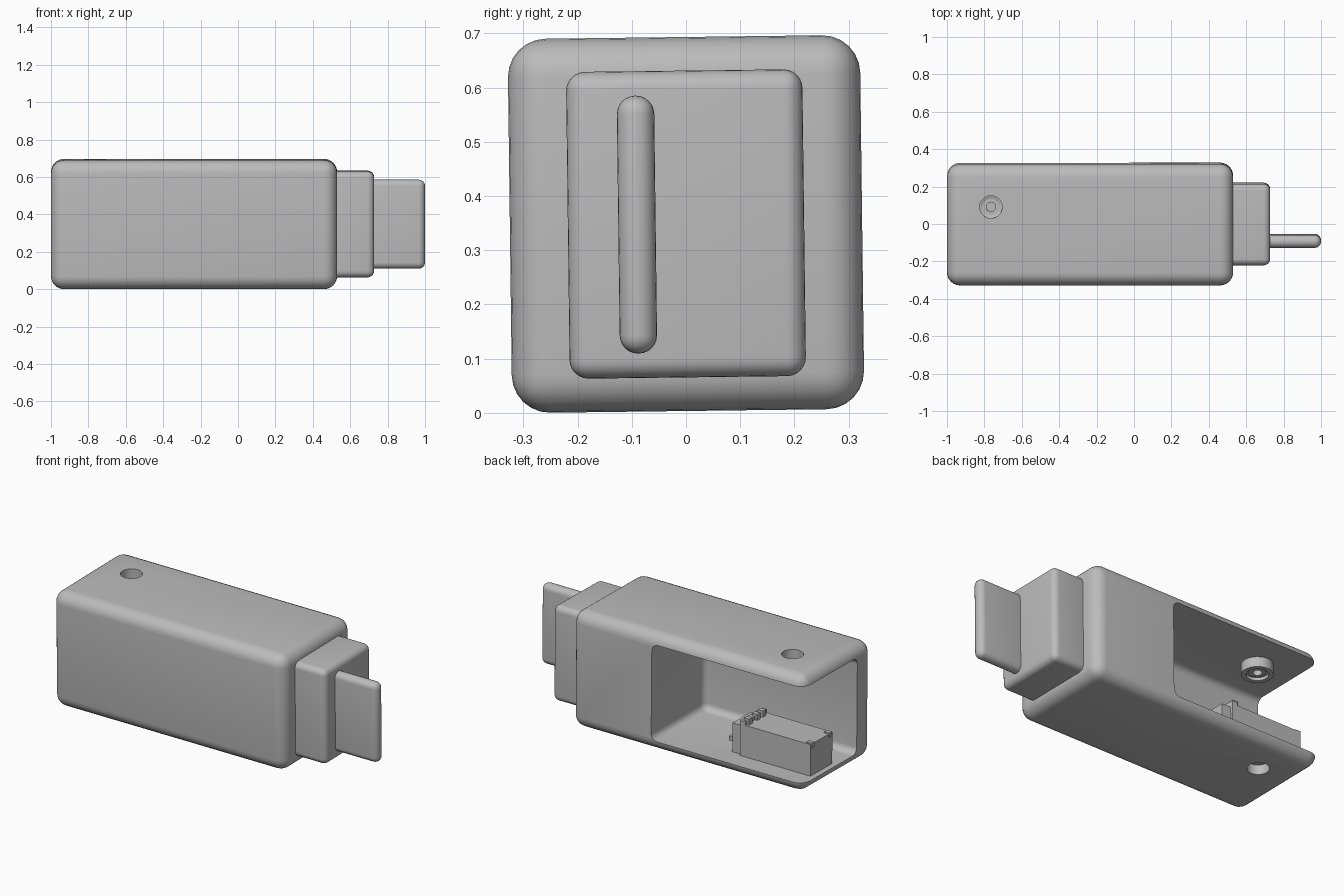
import bpy, bmesh, math
from mathutils import Matrix, Vector

if "Cube" in bpy.data.objects:
    bpy.data.objects.remove(bpy.data.objects["Cube"])

MID = 0.3485
# The whole assembly leans very slightly about its long axis
TILT = Matrix.Translation((0, 0, MID)) @ Matrix.Rotation(0.0125, 4, 'X') @ Matrix.Translation((0, 0, -MID))

grey = bpy.data.materials.new("plain_grey")
grey.use_nodes = True
grey.diffuse_color = (0.5, 0.5, 0.5, 1)
grey.node_tree.nodes["Principled BSDF"].inputs["Base Color"].default_value = (0.5, 0.5, 0.5, 1)


def finish(name, bm):
    bmesh.ops.recalc_face_normals(bm, faces=bm.faces)
    mesh = bpy.data.meshes.new(name)
    bm.to_mesh(mesh)
    bm.free()
    mesh.transform(TILT)
    mesh.materials.append(grey)
    obj = bpy.data.objects.new(name, mesh)
    bpy.context.collection.objects.link(obj)
    return obj


def box(name, x, y, z, radius=0, segments=6):
    """Box from three (low, high) ranges, with rounded edges if asked."""
    lo, hi = (Vector(p) for p in zip(x, y, z))
    bm = bmesh.new()
    bmesh.ops.create_cube(bm, size=1)
    for v in bm.verts:
        v.co = Vector([a + (b - a) * (c + 0.5) for a, b, c in zip(lo, hi, v.co)])
    if radius:
        bmesh.ops.bevel(bm, geom=bm.edges[:], offset=radius, segments=segments,
                        profile=0.5, affect='EDGES')
    return finish(name, bm)


def lathe(name, profile, x, y, steps=40):
    """Closed (radius, z) profile spun about an upright axis."""
    bm = bmesh.new()
    rings = []
    for i in range(steps):
        a = math.tau * i / steps
        rings.append([bm.verts.new((x + r * math.cos(a), y + r * math.sin(a), z)) for r, z in profile])
    for i in range(steps):
        a, b = rings[i], rings[(i + 1) % steps]
        for j in range(len(profile)):
            k = (j + 1) % len(profile)
            bm.faces.new((a[j], b[j], b[k], a[k]))
    return finish(name, bm)


def rod(name, x, y, z, radius):
    bm = bmesh.new()
    bmesh.ops.create_cone(bm, cap_ends=True, segments=40, radius1=radius, radius2=radius, depth=z[1] - z[0],
                          matrix=Matrix.Translation((x, y, sum(z) / 2)))
    return finish(name, bm)


def smooth(obj):
    bpy.ops.object.select_all(action='DESELECT')
    obj.select_set(True)
    bpy.context.view_layer.objects.active = obj
    bpy.ops.object.shade_smooth_by_angle(angle=math.radians(32))


HOLE_X, HOLE_Y = -0.765, 0.095

# Housing with an open bay and a pin hole through both walls
housing = box("housing", (-1, 0.53), (-0.325, 0.325), (MID - 0.345, MID + 0.345), 0.07)
cutters = [
    box("bay_cutter", (-1.3, 0), (-0.18, 0.6), (MID - 0.285, MID + 0.285), 0.04),
    rod("hole_cutter", HOLE_X, HOLE_Y, (-0.2, 0.9), 0.06),
]
for cutter in cutters:
    mod = housing.modifiers.new(cutter.name, 'BOOLEAN')
    mod.operation = 'DIFFERENCE'
    mod.solver = 'EXACT'
    mod.object = cutter
    bpy.context.view_layer.objects.active = housing
    bpy.ops.object.modifier_apply(modifier=mod.name)
for cutter in cutters:
    bpy.data.objects.remove(cutter)
smooth(housing)

# Collar and flat tongue at the far end
smooth(box("collar", (0.49, 0.728), (-0.218, 0.218), (MID - 0.283, MID + 0.283), 0.035))
smooth(box("tongue", (0.69, 1), (-0.125, -0.056), (MID - 0.238, MID + 0.238), 0.034))

# Bearing under the roof of the bay
smooth(lathe("bearing", [
    (0.025, 0.585), (0.045, 0.585), (0.045, 0.592), (0.06, 0.592), (0.06, 0.574), (0.085, 0.574),
    (0.085, 0.636), (0.06, 0.636), (0.045, 0.628), (0.045, 0.636), (0.025, 0.636)], HOLE_X, HOLE_Y))

# Small motor lying on the floor of the bay
FLOOR = MID - 0.288
box("motor_case", (-0.965, -0.5), (0, 0.205), (FLOOR, 0.25))
box("motor_head", (-0.5, -0.44), (0.015, 0.19), (FLOOR, 0.235))
box("motor_ridge", (-0.535, -0.5), (0, 0.205), (0.25, 0.27))
for i, y in enumerate((0.03, 0.085, 0.16)):
    box(f"ridge_tab_{i + 1}", (-0.55, -0.515), (y, y + 0.03), (0.25, 0.285))
for i, y in enumerate((0.01, 0.175)):
    box(f"case_clip_{i + 1}", (-0.97, -0.935), (y, y + 0.025), (0.23, 0.258))
box("motor_plug", (-0.44, -0.41), (0.15, 0.18), (0.12, 0.145))
